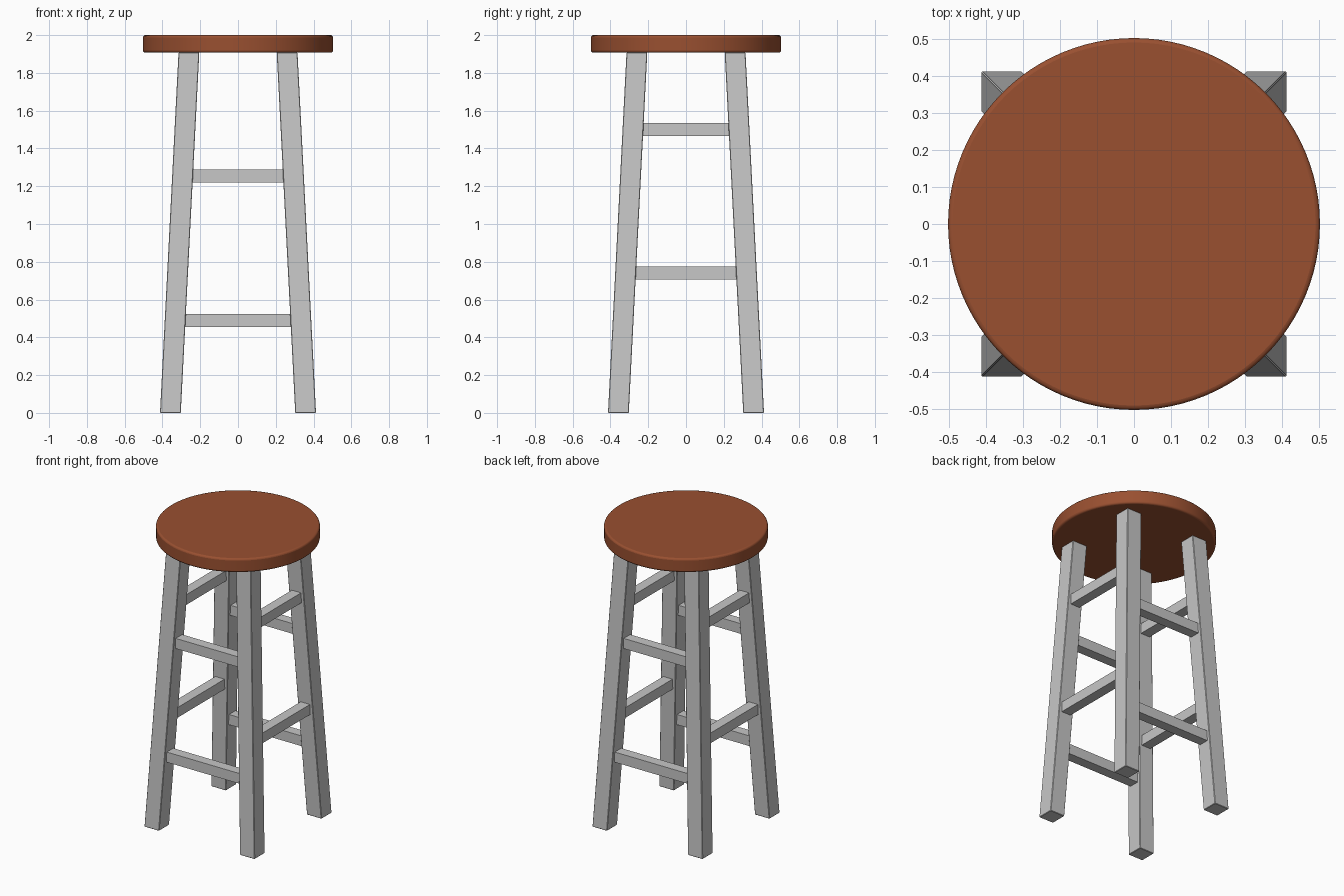
import bpy, bmesh, math
from mathutils import Vector

if "Cube" in bpy.data.objects:
    bpy.data.objects.remove(bpy.data.objects["Cube"])


def material(name, rgb):
    m = bpy.data.materials.new(name)
    m.diffuse_color = (*rgb, 1.0)
    m.use_nodes = True
    m.node_tree.nodes["Principled BSDF"].inputs["Base Color"].default_value = m.diffuse_color
    return m


WOOD = material("brown_wood", (0.32, 0.08, 0.03))
GREY = material("light_grey_paint", (0.57, 0.57, 0.57))

SEAT_R, SEAT_BOTTOM, TOP = 0.503, 1.907, 2.0
LEG_W, LEG_FOOT, LEG_HEAD = 0.11, 0.358, 0.26   # leg width, centre offset at foot and head
RUNG = 0.069


def leg_offset(z):
    """Distance of the leg centre from the middle at height z."""
    return LEG_FOOT + (LEG_HEAD - LEG_FOOT) * z / SEAT_BOTTOM


def finish(name, bm, mat, bevel, segments):
    bmesh.ops.recalc_face_normals(bm, faces=bm.faces)
    mesh = bpy.data.meshes.new(name)
    bm.to_mesh(mesh)
    bm.free()
    mesh.materials.append(mat)
    obj = bpy.data.objects.new(name, mesh)
    bpy.context.collection.objects.link(obj)
    if bevel:
        mod = obj.modifiers.new("soft_edges", 'BEVEL')
        mod.width, mod.segments = bevel, segments
        mod.limit_method, mod.angle_limit = 'ANGLE', math.radians(40)
    return obj


def box(name, size, centre, mat, bevel=0.0, warp=None):
    bm = bmesh.new()
    bmesh.ops.create_cube(bm, size=1.0)
    for v in bm.verts:
        v.co = Vector(a * b for a, b in zip(v.co, size)) + Vector(centre)
        if warp:
            warp(v.co)
    return finish(name, bm, mat, bevel, 1)


# Round seat with softened rims
bm = bmesh.new()
bmesh.ops.create_cone(bm, cap_ends=True, segments=96, radius1=SEAT_R,
                      radius2=SEAT_R, depth=TOP - SEAT_BOTTOM)
bmesh.ops.translate(bm, verts=bm.verts, vec=(0, 0, (TOP + SEAT_BOTTOM) / 2))
seat = finish("seat", bm, WOOD, 0.012, 3)
bpy.context.view_layer.objects.active = seat
seat.select_set(True)
bpy.ops.object.shade_smooth_by_angle(angle=math.radians(40))
seat.select_set(False)

# Four square legs leaning inward, feet flat on the floor
for sx, side in ((-1, "left"), (1, "right")):
    for sy, end in ((-1, "front"), (1, "back")):
        def lean(co, sx=sx, sy=sy):
            d = leg_offset(co.z)
            co.x += sx * d
            co.y += sy * d
        box(f"{end}_{side}_leg", (LEG_W, LEG_W, SEAT_BOTTOM),
            (0, 0, SEAT_BOTTOM / 2), GREY, 0.003, lean)

# Two rungs on each side, centred on the legs
for s, x_name, y_name in ((-1, "front", "left"), (1, "back", "right")):
    for level, zx, zy in (("lower", 0.49, 0.74), ("upper", 1.255, 1.50)):
        d = leg_offset(zx)
        box(f"{x_name}_{level}_rung", (2 * d - LEG_W + 0.02, RUNG, RUNG),
            (0, s * d, zx), GREY)
        d = leg_offset(zy)
        box(f"{y_name}_{level}_rung", (RUNG, 2 * d - LEG_W + 0.02, RUNG),
            (s * d, 0, zy), GREY)
